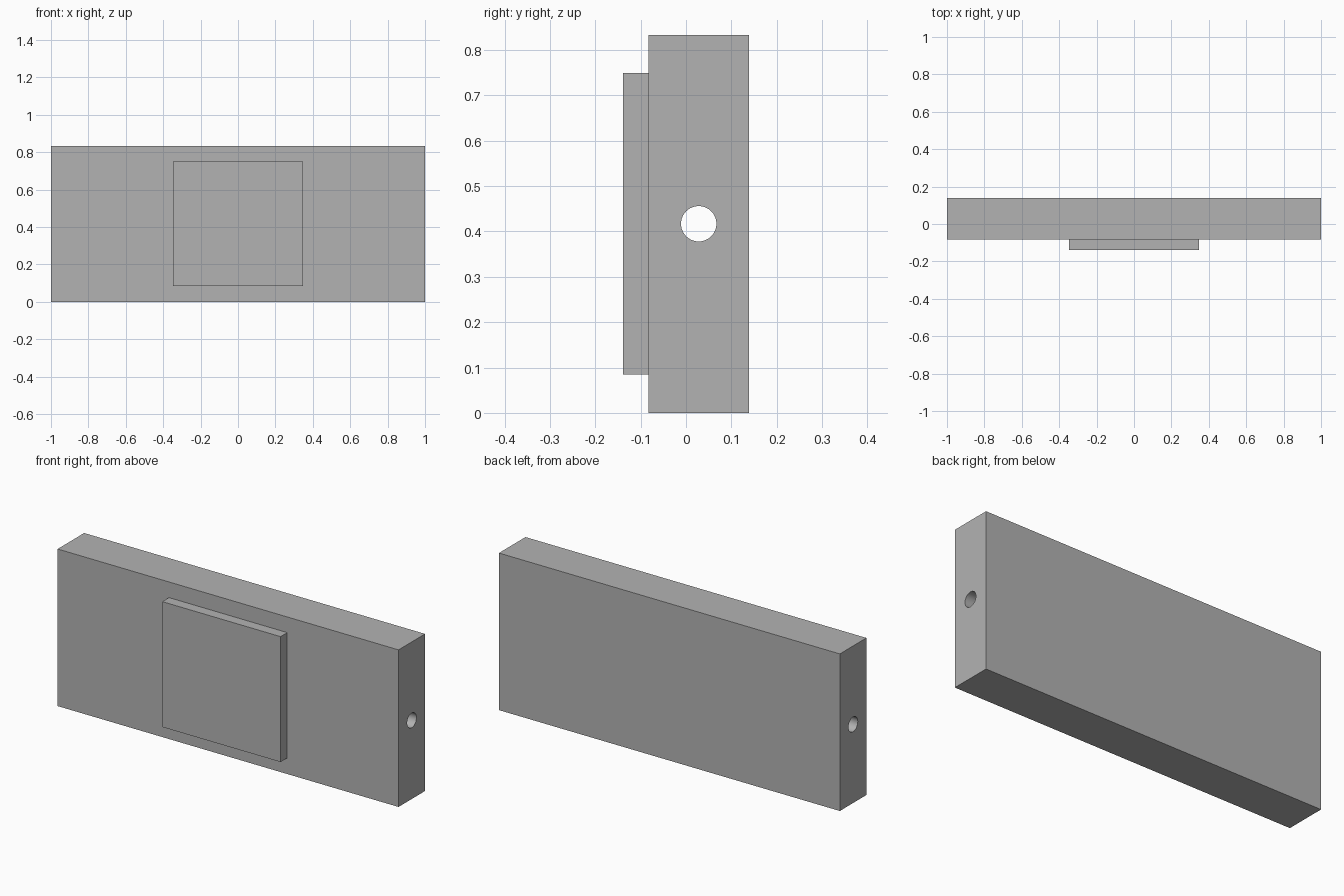
import bpy
import math

default = bpy.data.objects.get("Cube")
if default:
    bpy.data.objects.remove(default, do_unlink=True)

grey = bpy.data.materials.new("plain_grey")
grey.use_nodes = True
colour = (0.45, 0.45, 0.45, 1)
grey.diffuse_color = colour
grey.node_tree.nodes["Principled BSDF"].inputs["Base Color"].default_value = colour


def box(name, low, high):
    """Add a box spanning two opposite corners."""
    centre = [(a + b) / 2 for a, b in zip(low, high)]
    bpy.ops.mesh.primitive_cube_add(size=1, location=centre)
    obj = bpy.context.object
    obj.name = name
    obj.scale = [b - a for a, b in zip(low, high)]
    bpy.ops.object.transform_apply(location=False, rotation=False, scale=True)
    obj.data.materials.append(grey)
    return obj


# Main slab and the raised pad on its front
slab = box("slab", (-1, -0.083, 0), (1, 0.139, 0.833))
box("front_pad", (-0.347, -0.139, 0.085), (0.347, -0.083, 0.75))

# Round hole running the full length of the slab
bpy.ops.mesh.primitive_cylinder_add(vertices=64, radius=0.039, depth=2.2,
                                    location=(0, 0.028, 0.417),
                                    rotation=(0, math.pi / 2, 0))
cutter = bpy.context.object
cutter.name = "hole_cutter"
cutter.hide_render = True
cutter.data.materials.append(grey)

hole = slab.modifiers.new("long_hole", "BOOLEAN")
hole.operation = "DIFFERENCE"
hole.solver = "EXACT"
hole.object = cutter

# Apply the cut, then smooth the bore while keeping the rims sharp
bpy.ops.object.select_all(action="DESELECT")
slab.select_set(True)
bpy.context.view_layer.objects.active = slab
bpy.ops.object.modifier_apply(modifier=hole.name)
bpy.data.objects.remove(cutter, do_unlink=True)
bpy.ops.object.shade_smooth_by_angle(angle=math.radians(30))
